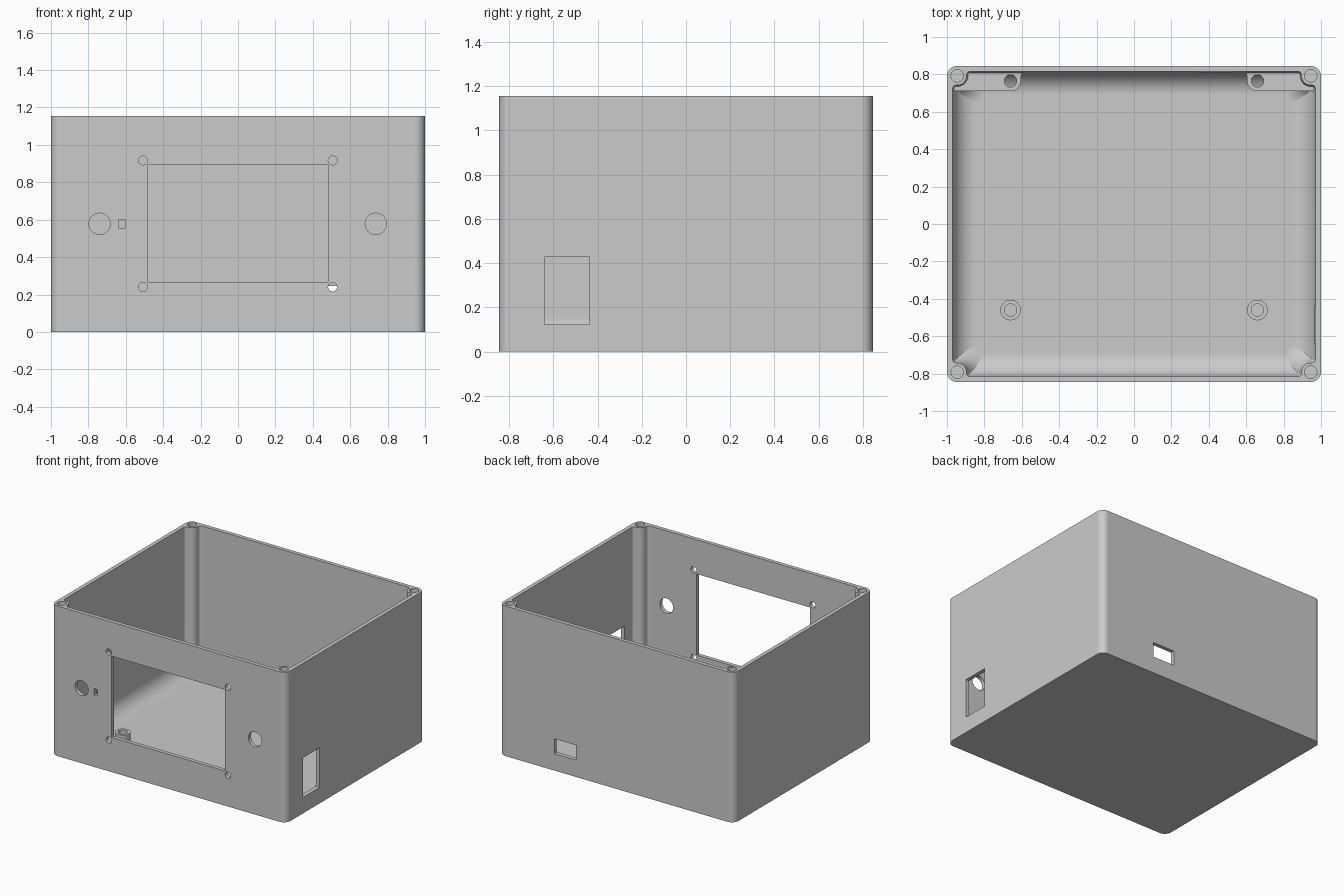
import bpy, bmesh
from math import sin, cos, pi, sqrt, atan2
from mathutils import Matrix, Vector

if "Cube" in bpy.data.objects:
    bpy.data.objects.remove(bpy.data.objects["Cube"])

HX, HY, TOP = 1.0, 0.845, 1.155      # outer half sizes and height
WALL, FLOOR = 0.03, 0.03
POST = Vector((0.945, 0.792))        # corner screw post centre
SCREW_R = 0.033
DECK = 0.115                         # top of the board standoffs

grey = bpy.data.materials.new("light grey plastic")
grey.use_nodes = True
color = (0.6, 0.6, 0.6, 1)
grey.diffuse_color = color
grey.node_tree.nodes["Principled BSDF"].inputs["Base Color"].default_value = color


def loft(name, rings):
    """Closed solid through (outline, z) rings of equal point count."""
    bm = bmesh.new()
    loops = [[bm.verts.new((p[0], p[1], z)) for p in pts] for pts, z in rings]
    for a, b in zip(loops, loops[1:]):
        for i in range(len(a)):
            j = (i + 1) % len(a)
            bm.faces.new((a[i], a[j], b[j], b[i]))
    bm.faces.new(loops[0])
    bm.faces.new(loops[-1])
    bmesh.ops.recalc_face_normals(bm, faces=bm.faces)
    mesh = bpy.data.meshes.new(name)
    bm.to_mesh(mesh)
    bm.free()
    mesh.materials.append(grey)
    obj = bpy.data.objects.new(name, mesh)
    bpy.context.collection.objects.link(obj)
    return obj


def arc(cx, cy, r, start, end, n):
    return [(cx + r * cos(start + (end - start) * i / n),
             cy + r * sin(start + (end - start) * i / n)) for i in range(n + 1)]


def circle(cx, cy, r, n=40):
    return arc(cx, cy, r, 0, 2 * pi, n)[:-1]


def four_corners(quarter):
    """Mirror a corner outline (+x+y, anticlockwise) into a full loop."""
    back = quarter[::-1]
    return (quarter + [(-x, y) for x, y in back]
            + [(-x, -y) for x, y in quarter] + [(x, -y) for x, y in back])


def cut(target, cutter):
    mod = target.modifiers.new("cut", "BOOLEAN")
    mod.operation, mod.solver, mod.object = "DIFFERENCE", "EXACT", cutter
    bpy.context.view_layer.objects.active = target
    bpy.ops.object.modifier_apply(modifier=mod.name)
    bpy.data.objects.remove(cutter)


def rect(x0, x1, y0, y1):
    return [(x0, y0), (x1, y0), (x1, y1), (x0, y1)]


def wall_cut(outline, side):
    """Cut an outline, given as (along wall, height), through one wall."""
    tool = loft("cutter", [(outline, -0.1), (outline, 0.1)])
    along, out, at = {"front": ((1, 0, 0), (0, -1, 0), HY),
                      "back": ((1, 0, 0), (0, 1, 0), HY),
                      "side": ((0, 1, 0), (1, 0, 0), HX)}[side]
    m = Matrix((along, (0, 0, 1), out)).transposed().to_4x4()
    m.translation = Vector(out) * at
    tool.data.transform(m)
    bm = bmesh.new()
    bm.from_mesh(tool.data)
    bmesh.ops.recalc_face_normals(bm, faces=bm.faces)
    bm.to_mesh(tool.data)
    bm.free()
    cut(shell, tool)


def cavity_outline(d):
    """Inner wall outline inset by d, bulging inward around the posts."""
    f = max(0.02 - d, 0.001)
    r = 0.05 + d
    ax, ay = HX - WALL - d, HY - WALL - d
    # blend arc centres beside the post, near each wall
    ux, uy = ax - f - POST.x, ay - f - POST.y
    vx, vy = sqrt((r + f) ** 2 - ux * ux), sqrt((r + f) ** 2 - uy * uy)
    a1, a2 = atan2(-vx, ux), atan2(uy, -vy)
    if a2 > 0:
        a2 -= 2 * pi
    pts = arc(POST.x + ux, POST.y - vx, f, 0, a1 + pi, 6)
    pts += arc(POST.x, POST.y, r, a1, a2, 16)[1:-1]
    pts += arc(POST.x - vy, POST.y + uy, f, a2 + pi, pi / 2, 6)
    return four_corners(pts)


# Shell: rounded box with a hollow that blends into the floor
R = 0.055
outer = four_corners(arc(HX - R, HY - R, R, 0, pi / 2, 12))
shell = loft("enclosure_shell", [(outer, 0), (outer, TOP)])
B = 0.125
rings = [(cavity_outline(B * (1 - cos(t))), FLOOR + B * (1 - sin(t)))
         for t in [pi / 2 * (1 - i / 12) for i in range(13)]]
cut(shell, loft("cutter", rings + [(cavity_outline(0), TOP + 0.1)]))

# Lid screw holes in the corner posts
for sx in (-1, 1):
    for sy in (-1, 1):
        hole = circle(sx * POST.x, sy * POST.y, SCREW_R)
        cut(shell, loft("cutter", [(hole, TOP - 0.25), (hole, TOP + 0.1)]))

# Front panel: display window, screw holes, two round holes, indicator slot
wall_cut(rect(-0.485, 0.48, 0.267, 0.892), "front")
for x in (-0.508, 0.506):
    for z in (0.24, 0.917):
        wall_cut(circle(x, z, 0.024, 24), "front")
for x in (-0.74, 0.737):
    wall_cut(circle(x, 0.578, 0.057), "front")
wall_cut(rect(-0.635, -0.603, 0.553, 0.602), "front")

# Connector openings
wall_cut(rect(0.345, 0.53, 0.13, 0.245), "back")
wall_cut(rect(-0.64, -0.437, 0.123, 0.427), "side")

# Board standoffs: round ones in front, wall shelves at the back
SX, R2 = 0.66, 0.055
parts = [shell]
for s, side in ((1, "left"), (-1, "right")):
    ring = circle(s * SX, -0.46, R2)
    front = loft("front_standoff_" + side, [(ring, 0.02), (ring, DECK)])
    hole = circle(s * SX, -0.46, SCREW_R)
    cut(front, loft("cutter", [(hole, 0), (hole, DECK + 0.1)]))

    shelf = [(-0.978, 0.71)] + arc(-SX, 0.765, R2, -pi / 2, 0, 10)
    shelf += arc(-0.57, 0.782, 0.035, pi, pi / 2, 8)
    shelf += [(-0.57, 0.823), (-0.978, 0.823)]
    shelf = [(-s * x, y) for x, y in shelf]
    back = loft("back_standoff_" + side, [(shelf, 0.02), (shelf, DECK)])
    hole = circle(s * SX, 0.765, SCREW_R)
    cut(back, loft("cutter", [(hole, 0), (hole, DECK + 0.1)]))
    parts += [front, back]

# Smooth the curved faces, keep edges sharp and flat walls evenly shaded
bpy.ops.object.select_all(action="DESELECT")
for obj in parts:
    obj.select_set(True)
bpy.context.view_layer.objects.active = shell
bpy.ops.object.shade_smooth_by_angle(angle=pi / 6)
for obj in parts:
    obj.modifiers.new("even shading", "WEIGHTED_NORMAL").keep_sharp = True
